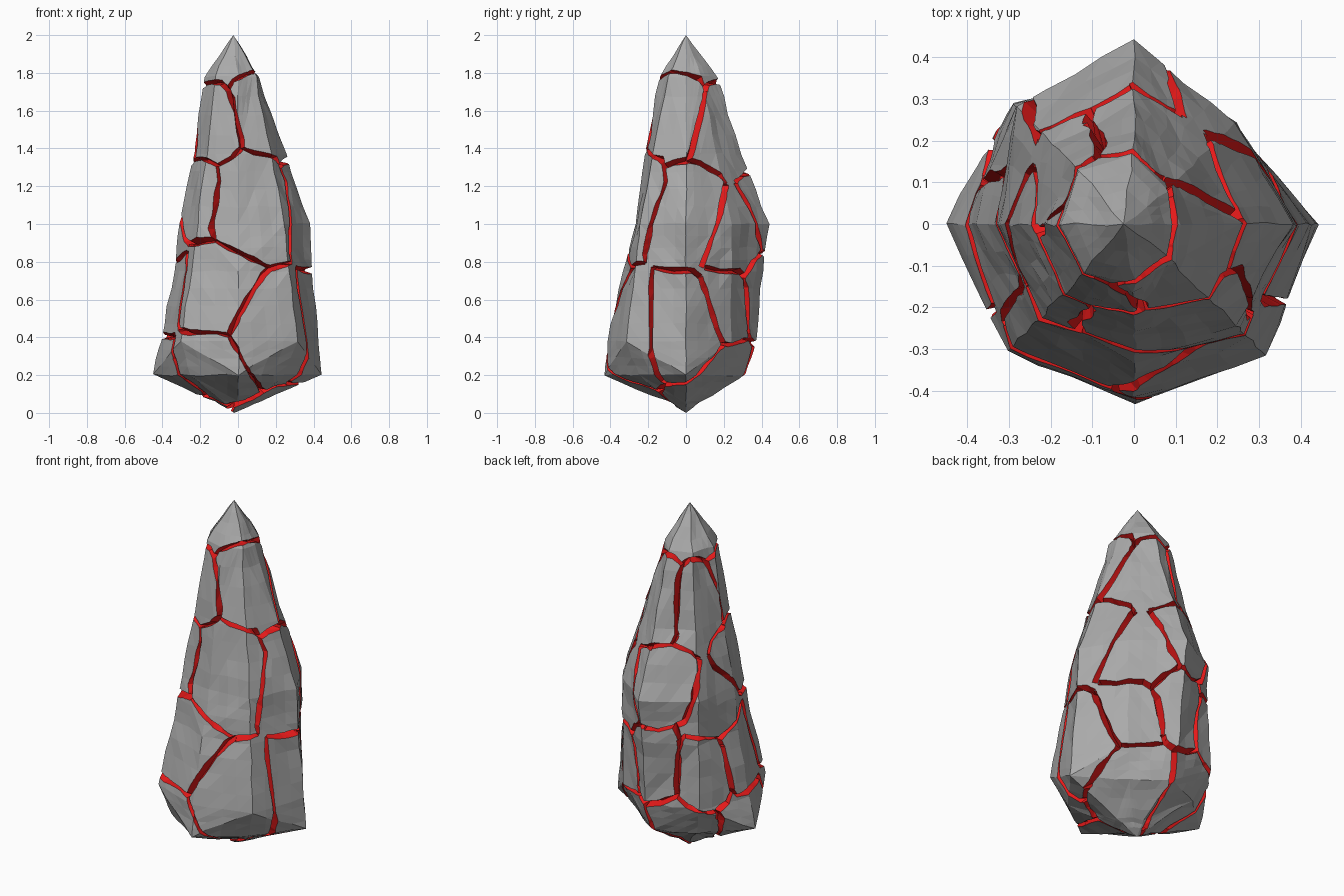
import bpy, bmesh, math, random
from mathutils import Vector, noise
from mathutils.bvhtree import BVHTree

if "Cube" in bpy.data.objects:
    bpy.data.objects.remove(bpy.data.objects["Cube"])

random.seed(4)


def material(name, rgb):
    m = bpy.data.materials.new(name)
    m.diffuse_color = (*rgb, 1)
    m.use_nodes = True
    m.node_tree.nodes["Principled BSDF"].inputs["Base Color"].default_value = m.diffuse_color
    return m


stone = material("stone", (0.4, 0.4, 0.4))
glow = material("glow", (0.8, 0.01, 0.01))


def add_object(name, bm):
    mesh = bpy.data.meshes.new(name)
    bmesh.ops.recalc_face_normals(bm, faces=bm.faces)
    bm.to_mesh(mesh)
    mesh.materials.append(stone)
    mesh.materials.append(glow)
    ob = bpy.data.objects.new(name, mesh)
    bpy.context.collection.objects.link(ob)
    return ob


# rock spire: height, then ridge radii right, back, left, front
RINGS = [
    (0.06, .12, .08, .12, .10),
    (0.20, .44, .32, .45, .43),
    (0.38, .43, .37, .41, .42),
    (0.75, .39, .41, .335, .33),
    (1.00, .38, .44, .31, .27),
    (1.37, .25, .29, .235, .22),
    (1.78, .11, .165, .18, .14),
]
DIAGONAL = (.84, 1.05, 1.04, 1.06)  # corner fullness between the ridges

bm = bmesh.new()
rows = []
for z, *ridge in RINGS:
    row = []
    for i in range(8):
        r = ridge[i // 2]
        if i % 2:
            r = (r + ridge[(i // 2 + 1) % 4]) / 2 * DIAGONAL[i // 2]
            r *= .77 if z == 0.20 else 1
        a = i * math.pi / 4
        row.append(bm.verts.new((r * math.cos(a), r * math.sin(a), z)))
    rows.append(row)
foot, tip = bm.verts.new((-.02, 0, 0)), bm.verts.new((-.025, 0, 2))
for i in range(8):
    k = (i + 1) % 8
    bm.faces.new((foot, rows[0][k], rows[0][i]))
    bm.faces.new((tip, rows[-1][i], rows[-1][k]))
    for lo, hi in zip(rows, rows[1:]):
        a, b, c, d = lo[i], lo[k], hi[k], hi[i]
        for tri in ([(a, b, c), (a, c, d)] if i % 2 == 0 else [(a, b, d), (b, c, d)]):
            bm.faces.new(tri)
bmesh.ops.subdivide_edges(bm, edges=bm.edges[:], cuts=3, use_grid_fill=True)
bmesh.ops.triangulate(bm, faces=bm.faces[:])
for v in bm.verts:
    if 0.03 < v.co.z < 1.95:
        v.co += noise.noise_vector(v.co * 9) * 0.010
bm.normal_update()
tree = BVHTree.FromBMesh(bm)
spire = add_object("rock_spire", bm)

# centre of each rock plate: compass angle, height
PLATES = [
    (200, 1.93), (320, 1.62), (215, 1.55), (80, 1.5), (145, 1.5),
    (285, 1.12), (200, 1.15), (10, 1.05), (50, .95), (105, 1.05), (155, .95),
    (300, .42), (240, .63), (240, .22), (185, .6), (5, .45),
    (50, .55), (95, .6), (140, .58), (60, .2), (120, .2), (185, .22),
]


def plate_centre(angle, z):
    d = Vector((math.cos(math.radians(angle)), math.sin(math.radians(angle)), 0))
    return tree.ray_cast(d * 2 + Vector((0, 0, z)), -d)[0]


centres = [plate_centre(*p) for p in PLATES]


def nearest(p):
    return min(range(len(centres)), key=lambda i: (centres[i] - p).length_squared)


# cracks run where two plates meet; three plates make a joint
cell = {v: nearest(v.co) for v in bm.verts}
cracks = {}
for e in bm.edges:
    v, w = e.verts
    i, j = sorted((cell[v], cell[w]))
    if i != j:
        dv = (v.co - centres[i]).length_squared - (v.co - centres[j]).length_squared
        dw = (w.co - centres[i]).length_squared - (w.co - centres[j]).length_squared
        cracks.setdefault((i, j), []).append(v.co.lerp(w.co, dv / (dv - dw)))
for f in bm.faces:
    ids = sorted({cell[v] for v in f.verts})
    if len(ids) == 3:
        for pair in ((ids[0], ids[1]), (ids[0], ids[2]), (ids[1], ids[2])):
            cracks.setdefault(pair, []).append(f.calc_center_median())
bm.free()


def ordered(points):
    # sort along the longest span, then thin out close neighbours
    a, b = max(((p, q) for p in points for q in points), key=lambda s: (s[0] - s[1]).length)
    points = sorted(points, key=lambda p: (p - a).dot(b - a))
    path = [a]
    for p in points:
        if (p - path[-1]).length > .05 and (p - b).length > .04:
            path.append(p)
    return path + [b]


def cut_crack(path):
    # wedge-shaped groove that swells and pinches along the path
    cut = bmesh.new()
    sections = []
    for j, q in enumerate(path):
        p, n, _, _ = tree.find_nearest(q)
        along = path[min(j + 1, len(path) - 1)] - path[max(j - 1, 0)]
        out = (n + Vector((p.x, p.y, 0)).normalized()).normalized()
        side = along.cross(out).normalized() * random.uniform(.012, .030)
        sections.append([cut.verts.new(c) for c in
                         (p + out * .03 + side, p + out * .03 - side, p - out * .05)])
    for a, b in zip(sections, sections[1:]):
        for i in range(3):
            k = (i + 1) % 3
            cut.faces.new((a[i], a[k], b[k]))
            cut.faces.new((a[i], b[k], b[i]))
    cut.faces.new(sections[0])
    cut.faces.new(sections[-1])
    for f in cut.faces:
        f.material_index = 1
    cutter = add_object("crack_cutter", cut)
    cut.free()
    cutter.hide_render = True
    mod = spire.modifiers.new("crack", 'BOOLEAN')
    mod.operation, mod.solver, mod.object = 'DIFFERENCE', 'EXACT', cutter
    bpy.context.view_layer.update()
    spire.data = bpy.data.meshes.new_from_object(
        spire.evaluated_get(bpy.context.evaluated_depsgraph_get()))
    spire.modifiers.clear()
    bpy.data.objects.remove(cutter)


for points in cracks.values():
    path = ordered(points)
    if (path[0] - path[-1]).length > .08:
        cut_crack(path)
for p in spire.data.polygons:
    p.use_smooth = False
